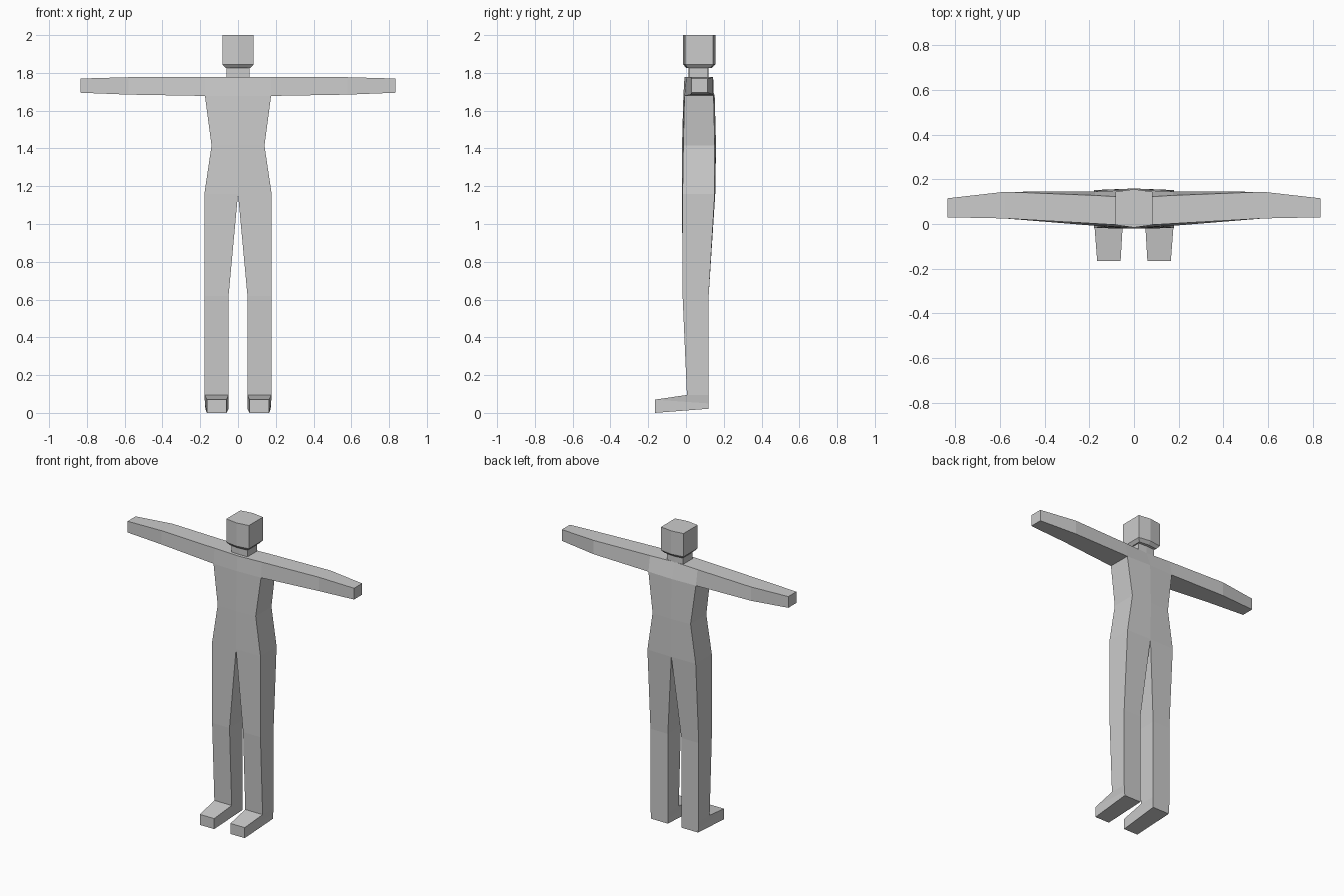
import bpy, bmesh

if "Cube" in bpy.data.objects:
    bpy.data.objects.remove(bpy.data.objects["Cube"])


def finish(name, bm):
    bmesh.ops.recalc_face_normals(bm, faces=bm.faces)
    mesh = bpy.data.meshes.new(name)
    bm.to_mesh(mesh)
    bm.free()
    obj = bpy.data.objects.new(name, mesh)
    bpy.context.collection.objects.link(obj)
    return obj


def bridge(bm, a, b, skip=()):
    n = len(a)
    for i in range(n):
        if i not in skip:
            j = (i + 1) % n
            bm.faces.new((a[i], a[j], b[j], b[i]))


# Half body: each ring is front (inner x, outer x, y, z), back (same), centre bulge
rings = [
    ((.060, .165, -.165, .000), (.050, .173, .120, .022), 0),      # sole
    ((.060, .165, -.165, .070), (.050, .175, .120, .050), 0),      # toe top
    ((.050, .178, .005, .095), (.050, .178, .120, .095), 0),       # ankle
    ((.050, .178, -.018, .620), (.050, .178, .120, .620), 0),      # knee
    ((.000, .178, -.018, 1.160), (.000, .178, .152, 1.160), .003), # hip
    ((.000, .140, -.014, 1.415), (.000, .140, .152, 1.415), .007), # waist
    ((.000, .175, -.008, 1.678), (.000, .175, .146, 1.678), .006), # armpit
    ((.000, .175, .002, 1.778), (.000, .175, .128, 1.778), .010),  # shoulder
]
bm = bmesh.new()
loops = []
for (fi, fo, fy, fz), (bi, bo, by, bz), bulge in rings:
    loops.append([bm.verts.new(p) for p in (
        (fi, fy - bulge, fz), (fo, fy, fz), (bo, by, bz), (bi, by - bulge if bz > 1.7 else by + bulge, bz))])
bm.faces.new(loops[0])
bm.faces.new(loops[-1])
for k in range(len(loops) - 1):
    skip = [3] if k >= 4 else []        # open along the mirror plane
    if k == 6:
        skip.append(1)                  # open where the arm joins
    bridge(bm, loops[k], loops[k + 1], skip)

# Arm grown out of the shoulder opening: x, front y, back y, bottom z, top z
prev = [loops[6][1], loops[6][2], loops[7][2], loops[7][1]]
for x, yf, yb, z0, z1 in ((.58, .025, .144, 1.685, 1.777), (.835, .03, .115, 1.695, 1.770)):
    ring = [bm.verts.new(p) for p in ((x, yf, z0), (x, yb, z0), (x, yb, z1), (x, yf, z1))]
    bridge(bm, prev, ring)
    prev = ring
bm.faces.new(prev)
body = finish("body", bm)
mirror = body.modifiers.new("mirror", "MIRROR")
mirror.use_clip = True


# Six-sided stacks: half width, front y, back y, z, centre bulge
def stack(name, sections):
    bm = bmesh.new()
    loops = []
    for w, yf, yb, z, c in sections:
        loops.append([bm.verts.new(p) for p in (
            (-w, yf, z), (0, yf - c, z), (w, yf, z), (w, yb, z), (0, yb + c, z), (-w, yb, z))])
    for a, b in zip(loops, loops[1:]):
        bridge(bm, a, b)
    bm.faces.new(loops[0])
    bm.faces.new(loops[-1])
    return finish(name, bm)


stack("head_and_neck", [
    (.060, .016, .116, 1.770, .003),
    (.060, .016, .116, 1.825, .003),
    (.066, .008, .130, 1.826, .006),
    (.083, -.004, .144, 1.845, .012),
    (.083, -.004, .144, 2.000, .012),
])
